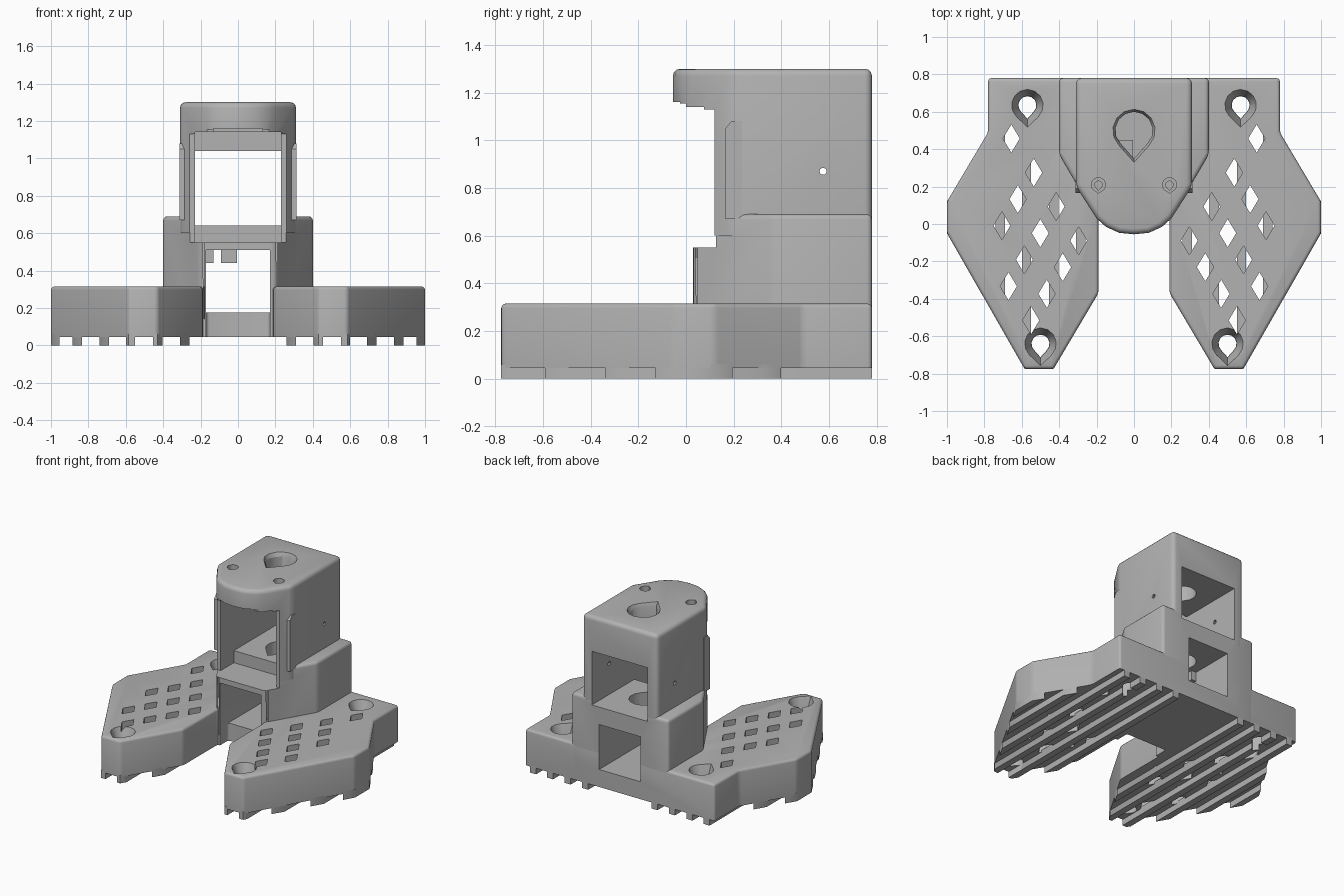
import bpy, bmesh, math
from mathutils import Vector

cube = bpy.data.objects.get("Cube")
if cube:
    bpy.data.objects.remove(cube)

grey = bpy.data.materials.new("matte grey")
grey.use_nodes = True
grey.diffuse_color = (0.45, 0.45, 0.45, 1)
grey.node_tree.nodes["Principled BSDF"].inputs["Base Color"].default_value = (0.45, 0.45, 0.45, 1)


def add_prism(bm, low, z0, z1, high=None):
    """Extrude a plan outline, or loft it to a second outline."""
    high = high or low
    a = [bm.verts.new((x, y, z0)) for x, y in low]
    b = [bm.verts.new((x, y, z1)) for x, y in high]
    n = len(a)
    bm.faces.new(a)
    bm.faces.new(b)
    for i in range(n):
        j = (i + 1) % n
        bm.faces.new((a[i], a[j], b[j], b[i]))


def make(name, solids, bevel=0.0):
    """Object from (outline, z0, z1[, outline]) solids, rounding top and corner edges."""
    bm = bmesh.new()
    for s in solids:
        add_prism(bm, *s)
    bmesh.ops.recalc_face_normals(bm, faces=bm.faces)
    if bevel:
        low = min(v.co.z for v in bm.verts)
        edges = [e for e in bm.edges
                 if max(v.co.z for v in e.verts) > low + 0.001
                 and e.calc_face_angle() > 0.4]
        bmesh.ops.bevel(bm, geom=edges, offset=bevel, segments=3,
                        profile=0.5, affect='EDGES', clamp_overlap=True)
    mesh = bpy.data.meshes.new(name)
    bm.to_mesh(mesh)
    bm.free()
    mesh.materials.append(grey)
    ob = bpy.data.objects.new(name, mesh)
    bpy.context.collection.objects.link(ob)
    return ob


def rect(x0, x1, y0, y1):
    return [(x0, y0), (x1, y0), (x1, y1), (x0, y1)]


def box(x0, x1, y0, y1, z0, z1):
    return (rect(x0, x1, y0, y1), z0, z1)


def teardrop(cx, cy, r, tip=1.5):
    pts = [(cx + r * math.cos(math.radians(a)), cy + r * math.sin(math.radians(a)))
           for a in range(-45, 226, 27)]
    return pts + [(cx, cy - r * tip)]


def mirrored(half):
    """Close a +x half outline with its mirror image."""
    return half + [(-x, y) for x, y in reversed(half) if abs(x) > 1e-6]


def boolean(ob, cutter, op='DIFFERENCE'):
    mod = ob.modifiers.new("cut", 'BOOLEAN')
    mod.operation = op
    mod.solver = 'EXACT'
    mod.object = cutter
    bpy.context.view_layer.update()
    mesh = bpy.data.meshes.new_from_object(
        ob.evaluated_get(bpy.context.evaluated_depsgraph_get()))
    ob.modifiers.clear()
    ob.data = mesh
    bpy.data.objects.remove(cutter)


def cut(ob, *solids):
    for s in solids:
        boolean(ob, make("cutter", [s]))


def inside(p, poly, margin):
    """Point lies in a convex clockwise outline by at least a margin."""
    for i, a in enumerate(poly):
        a, b = Vector(a), Vector(poly[(i + 1) % len(poly)])
        d = (b - a).normalized()
        if d.x * (p.y - a.y) - d.y * (p.x - a.x) > -margin:
            return False
    return True


# Outlines in plan
wing = [(0.78, 0.78), (0.78, 0.49), (1.0, 0.12), (1.0, -0.05), (0.585, -0.775),
        (0.43, -0.775), (0.19, -0.37), (0.19, 0.03)]
base_outline = mirrored(wing + [(0.17, 0.06), (0.17, 0.13)])
block_outline = mirrored([(0.4, 0.78), (0.4, 0.37), (0.2, 0.03)])
head_outline = mirrored([(0.31, 0.78), (0.31, 0.2), (0.2, 0.03), (0.15, -0.015),
                         (0.08, -0.047), (0, -0.055)])
screws = [Vector((0.57, 0.635)), Vector((0.5, -0.64))]

# Base with two wings
base = make("base_wings", [(base_outline, 0.045, 0.315)], 0.028)

# Diamond lattice through each wing
start, step_a, step_b = Vector((0.656, 0.457)), Vector((-0.205, -0.04)), Vector((0.085, -0.142))
w, h = 0.045, 0.075
zone = wing[:-1] + [(0.19, 0.03), (0.4, 0.37), (0.4, 0.78)]
centres = []
for k in range(-1, 6):
    for i in range(-3, 9):
        p = start + step_a * k + step_b * i
        clear_tower = p.x - 0.19 - 0.588 * (p.y - 0.03) > 0.06 and (p.y < 0.37 or p.x > 0.44)
        in_wing = inside(p, [(0.78, 1.0), (0.78, 0.49)] + wing[2:7] + [(0.19, 1.0)], 0.055)
        if in_wing and clear_tower and p.y < 0.6 and all((p - s).length > 0.125 for s in screws):
            centres.append(p)
diamonds = []
for side in (1, -1):
    for p in centres:
        x = side * p.x
        diamonds.append(([(x - w, p.y), (x, p.y - h), (x + w, p.y), (x, p.y + h)], -0.1, 0.5))
boolean(base, make("cutter", diamonds))

# Countersunk screw holes
for side in (1, -1):
    for s in screws:
        x = side * s.x
        cut(base,
            (teardrop(x, s.y, 0.048), -0.1, 0.3),
            (teardrop(x, s.y, 0.05), 0.22, 0.33, teardrop(x, s.y, 0.09, 1.38)))
lower_cavity = box(-0.17, 0.17, -0.5, 1.0, 0.175, 0.51)
cut(base, lower_cavity)

# Rails under the wings, running front to back and trimmed to the outline
for side, label in ((1, "left"), (-1, "right")):
    strips = [box(side * x - 0.025, side * x + 0.025, -1, 1, -0.1, 0.2)
              for x in (0.285, 0.43, 0.575, 0.715, 0.86, 0.98)]
    rails = make(label + "_rails", strips)
    trim = make("cutter", [([(side * x, y) for x, y in wing[:7] + [(0.19, 0.78)]], 0, 0.06)])
    boolean(rails, trim, 'INTERSECT')
    for s in screws:
        cut(rails, (teardrop(side * s.x, s.y, 0.048), -0.1, 0.3))

# Lower tower block with stepped shelf
block = make("lower_block", [(block_outline, 0.045, 0.69)], 0.022)
cut(block,
    lower_cavity,
    box(-0.17, 0.17, -0.5, 0.13, -0.1, 0.3),
    box(-1, 1, -0.5, 0.125, 0.55, 1.0),
    box(-0.23, 0.23, -0.5, 0.28, 0.55, 1.0),
    box(-0.23, 0.23, 0.2, 1.0, 0.64, 1.0),
    (teardrop(0, 0.5, 0.1), 0.4, 0.8))

# Upper tower with rounded nose
head = make("upper_housing", [(head_outline, 0.6, 1.3)], 0.03)
cut(head,
    box(-1, 1, -0.5, 0.12, 0.3, 1.13),
    box(-0.13, 0.13, -0.5, 0.2, 1.0, 1.16),
    box(-1, 1, -0.5, 0.0, 1.0, 1.155),
    box(-0.23, 0.23, -0.5, 0.28, 0.3, 1.14),
    box(-0.23, 0.23, 0.2, 1.0, 0.3, 1.04),
    (teardrop(0, 0.5, 0.1), 0.9, 1.5),
    (teardrop(0, 0.5, 0.09), 1.25, 1.31, teardrop(0, 0.5, 0.118)))
for side in (1, -1):
    cut(head,
        (teardrop(side * 0.19, 0.21, 0.02), 1.0, 1.5),
        (teardrop(side * 0.19, 0.21, 0.038, 1.2), 1.26, 1.4))
bpy.ops.mesh.primitive_cylinder_add(vertices=10, radius=0.015, depth=1,
                                    location=(0, 0.575, 0.87), rotation=(0, math.pi / 2, 0))
boolean(head, bpy.context.object)

# Side guards with a chamfered top corner
for side, label in ((1, "left"), (-1, "right")):
    x0, x1 = sorted((side * 0.25, side * 0.312))
    make(label + "_guard", [
        box(x0, x1, 0.165, 0.235, 0.67, 1.05),
        (rect(x0, x1, 0.165, 0.235), 1.05, 1.08, rect(x0, x1, 0.19, 0.235))])

# Cable hooks under the shelf
make("cable_hooks", [box(-0.175, -0.13, 0.33, 0.45, 0.44, 0.52),
                     box(-0.09, -0.06, 0.33, 0.45, 0.44, 0.52),
                     box(-0.06, -0.005, 0.33, 0.45, 0.44, 0.52)])

# Smooth shading on rounded edges only
bpy.ops.object.select_all(action='DESELECT')
for ob in bpy.context.collection.objects:
    if ob.type == 'MESH':
        ob.select_set(True)
        bpy.context.view_layer.objects.active = ob
bpy.ops.object.shade_smooth_by_angle(angle=math.radians(35))
